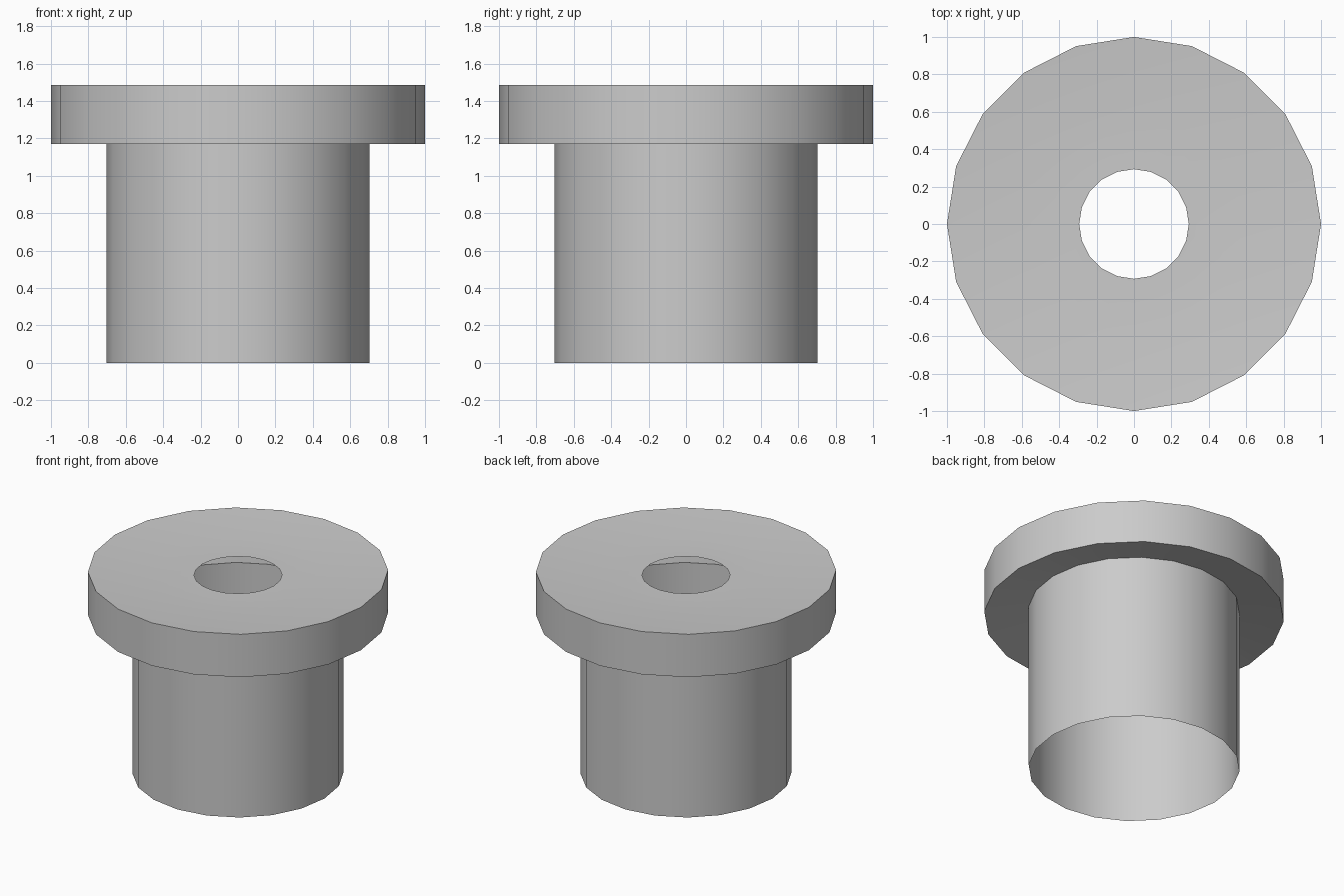
import bpy
import math

cube = bpy.data.objects.get("Cube")
if cube:
    bpy.data.objects.remove(cube, do_unlink=True)

SIDES = 20

grey = bpy.data.materials.new("plain grey")
grey.use_nodes = True
color = (0.6, 0.6, 0.6, 1)
grey.diffuse_color = color
grey.node_tree.nodes["Principled BSDF"].inputs["Base Color"].default_value = color


def lathe(name, profile):
    """Turn a (radius, height) profile, listed top to bottom, around z."""
    verts = []
    for radius, height in profile:
        for i in range(SIDES):
            a = math.tau * i / SIDES
            verts.append((radius * math.cos(a), radius * math.sin(a), height))
    faces = []
    for ring in range(len(profile) - 1):
        top, low = ring * SIDES, (ring + 1) * SIDES
        for i in range(SIDES):
            j = (i + 1) % SIDES
            faces.append((top + i, low + i, low + j, top + j))
    mesh = bpy.data.meshes.new(name)
    mesh.from_pydata(verts, [], faces)
    mesh.materials.append(grey)
    obj = bpy.data.objects.new(name, mesh)
    bpy.context.collection.objects.link(obj)
    bpy.ops.object.select_all(action="DESELECT")
    obj.select_set(True)
    bpy.context.view_layer.objects.active = obj
    bpy.ops.object.shade_smooth_by_angle(angle=math.radians(30))
    return obj


# Hollow flange: flat centre with a hole, slightly raised rim, sloped underside
lathe("flange", [(0.293, 1.455), (0.58, 1.455), (1, 1.485), (1, 1.17), (0.703, 1.22)])

# Thin sleeve, open at the bottom
lathe("sleeve", [(0.703, 1.22), (0.703, 0)])
